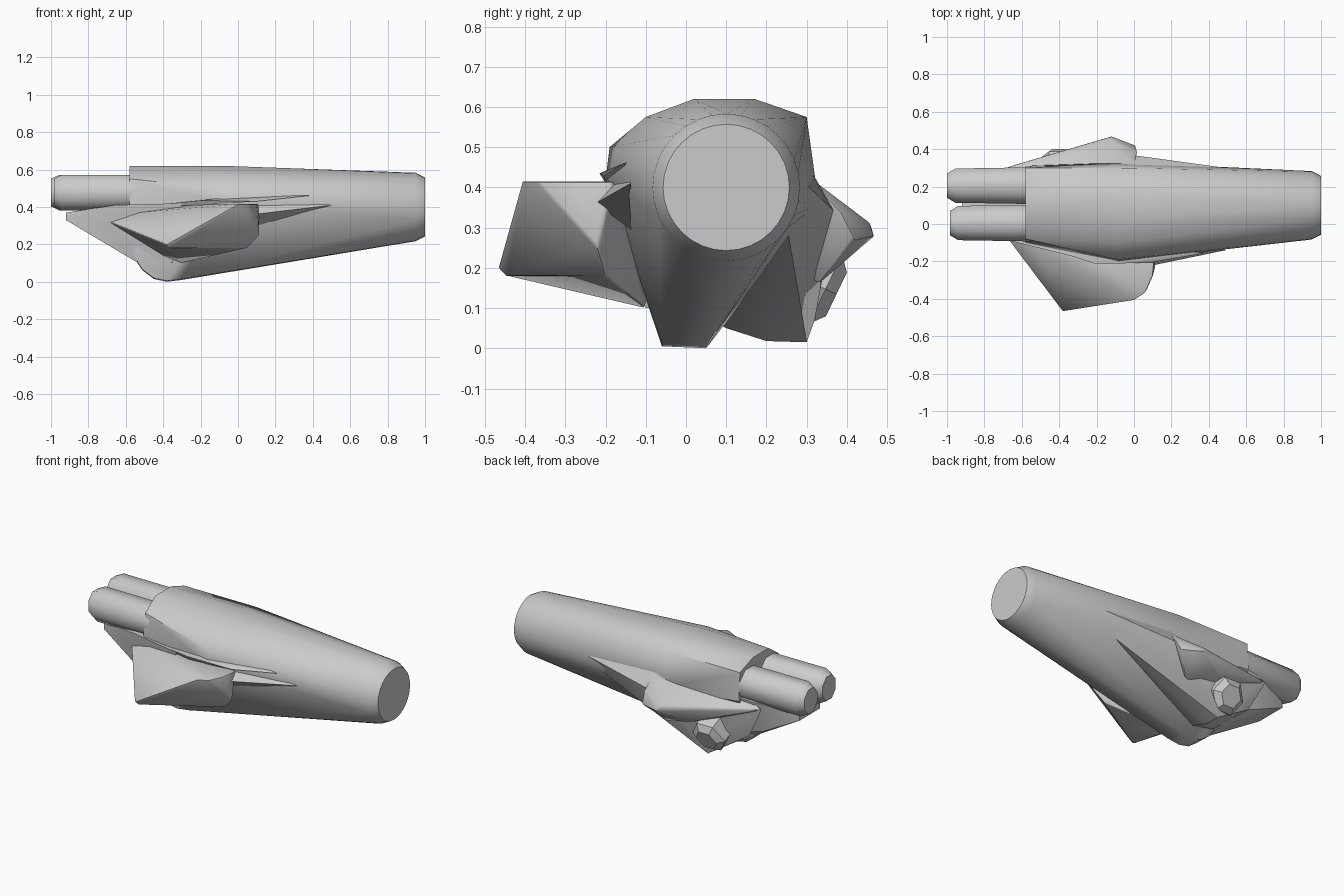
import bpy, bmesh, math
from mathutils import Vector

cube = bpy.data.objects.get("Cube")
if cube:
    bpy.data.objects.remove(cube, do_unlink=True)

grey = bpy.data.materials.new("plain_grey")
grey.use_nodes = True
grey.diffuse_color = (0.6, 0.6, 0.6, 1)
grey.node_tree.nodes["Principled BSDF"].inputs["Base Color"].default_value = (0.6, 0.6, 0.6, 1)


def hull(name, points, bevel=0.0, smooth=25):
    """Convex solid around a few corner points, with optional rounded edges."""
    bm = bmesh.new()
    for p in points:
        bm.verts.new(p)
    res = bmesh.ops.convex_hull(bm, input=bm.verts[:])
    junk = {g for g in res["geom_interior"] + res["geom_unused"] if isinstance(g, bmesh.types.BMVert)}
    bmesh.ops.delete(bm, geom=list(junk), context="VERTS")
    bmesh.ops.dissolve_limit(bm, angle_limit=math.radians(2), verts=bm.verts[:], edges=bm.edges[:])
    bmesh.ops.recalc_face_normals(bm, faces=bm.faces[:])
    mesh = bpy.data.meshes.new(name)
    bm.to_mesh(mesh)
    bm.free()
    mesh.materials.append(grey)
    obj = bpy.data.objects.new(name, mesh)
    bpy.context.collection.objects.link(obj)
    bpy.ops.object.select_all(action="DESELECT")
    obj.select_set(True)
    bpy.context.view_layer.objects.active = obj
    if bevel:
        mod = obj.modifiers.new("rounding", "BEVEL")
        mod.width, mod.segments, mod.angle_limit = bevel, 2, math.radians(35)
        bpy.ops.object.modifier_apply(modifier=mod.name)
    bpy.ops.object.shade_smooth_by_angle(angle=math.radians(smooth))


def ring(x, y, z, ry, rz, n=32, turn=0.0):
    steps = [math.tau * i / n + turn for i in range(n)]
    return [Vector((x, y + ry * math.cos(a), z + rz * math.sin(a))) for a in steps]


def section(x, outline):
    return [Vector((x, y, z)) for y, z in outline]


# Long tapering barrel with a faceted shoulder and a narrow rounded keel
cuff = ring(1, 0.1, 0.4, 0.157, 0.157) + ring(0.95, 0.1, 0.4, 0.183, 0.183)
crown = [(-0.1, 0.575), (0.02, 0.62), (0.17, 0.62), (0.3, 0.575)]
middle = section(-0.08, crown + [(-0.19, 0.5), (-0.2, 0.42), (0.31, 0.47), (0.33, 0.36)])
back_rim = section(-0.58, [(-0.08, 0.55), (0.02, 0.62), (0.17, 0.62), (0.3, 0.575),
                           (-0.1, 0.4), (0.31, 0.4), (-0.06, 0.2), (0.1, 0.2)])
keel = []
for x, z in [(-0.3, 0.01), (-0.38, 0), (-0.45, 0.015), (-0.51, 0.06), (-0.55, 0.12)]:
    keel += section(x, [(-0.06, z + 0.005), (0.05, z)])
hull("main_barrel", cuff + middle + back_rim + keel, smooth=35)

# Pair of eight-sided rods with chamfered tips
for side, y, tip in [("front", 0.005, -0.985), ("back", 0.205, -1.0)]:
    turn = math.pi / 8
    rod = ring(tip, y, 0.477, 0.07, 0.08, 8, turn)
    rod += ring(tip + 0.045, y, 0.477, 0.099, 0.103, 8, turn)
    rod += ring(-0.5, y, 0.477, 0.107, 0.1, 8, turn)
    hull(side + "_rod", rod, smooth=48)

# Sloping tail block below the rods
hull("tail_block", [(-0.92, y, z) for y in (0.0, 0.2) for z in (0.33, 0.37)]
     + [(-0.66, -0.09, 0.41), (-0.66, 0.29, 0.41), (-0.68, -0.07, 0.31), (-0.7, 0.24, 0.22),
        (-0.55, -0.05, 0.11), (-0.55, 0.15, 0.11), (-0.3, -0.18, 0.42), (-0.3, 0.3, 0.42),
        (-0.35, -0.1, 0.1), (-0.35, 0.2, 0.1)], smooth=35)

# Swollen panel along the back side of the barrel
hull("flared_panel", [(0.42, 0.25, 0.31), (0.6, 0.285, 0.42), (-0.02, 0.37, 0.34),
                      (0.0, 0.3, 0.46), (-0.1, 0.31, 0.2), (-0.36, 0.2, 0.018),
                      (-0.36, 0.3, 0.015), (-0.34, 0.32, 0.07), (-0.4, 0.32, 0.2),
                      (-0.62, 0.26, 0.18), (-0.72, 0.29, 0.38), (-0.35, 0.1, 0.05),
                      (-0.5, 0.1, 0.08), (-0.4, 0.0, 0.1), (-0.5, 0.25, 0.45)], smooth=30)

# Broad front fin
hull("front_fin", [(-0.69, -0.06, 0.32), (-0.38, -0.47, 0.2), (-0.37, -0.45, 0.18),
                   (0.0, -0.41, 0.415), (0.06, -0.37, 0.415), (0.1, -0.28, 0.415),
                   (0.11, -0.18, 0.415), (0.115, -0.22, 0.25), (0.05, -0.2, 0.18),
                   (-0.3, -0.1, 0.1), (-0.4, -0.1, 0.14), (-0.3, -0.12, 0.41),
                   (-0.55, -0.1, 0.37)], 0.02, 40)

# Slim spikes trailing from the front fin root
hull("lower_spike", [(0.5, -0.138, 0.41), (0.08, -0.225, 0.36), (0.08, -0.13, 0.29),
                     (0.08, -0.14, 0.45), (-0.2, -0.12, 0.3), (-0.2, -0.15, 0.43)])
hull("upper_spike", [(0.38, -0.155, 0.46), (-0.2, -0.215, 0.435), (-0.2, -0.2, 0.41),
                     (0.1, -0.205, 0.43), (0.1, -0.12, 0.47), (-0.55, -0.1, 0.4)])

# Back fin and the stubby peg below it
hull("back_fin", [(-0.73, 0.29, 0.38), (-0.12, 0.47, 0.28), (-0.14, 0.46, 0.31),
                  (-0.1, 0.38, 0.36), (0.02, 0.385, 0.34), (0.01, 0.42, 0.27),
                  (-0.1, 0.33, 0.16), (-0.3, 0.39, 0.23), (-0.55, 0.26, 0.42),
                  (0.0, 0.3, 0.43), (-0.4, 0.2, 0.2)], 0.01, 35)
peg_axis = Vector((0, 0.9, -0.43))
peg_up = Vector((0, 0.43, 0.9))
peg = []
for out, r in [(-0.15, 0.11), (0.03, 0.11), (0.06, 0.07)]:
    centre = Vector((-0.4, 0.32, 0.16)) + peg_axis * out
    for i in range(6):
        a = math.tau * i / 6
        peg.append(centre + Vector((r * math.cos(a), 0, 0)) + peg_up * (r * math.sin(a)))
hull("peg", peg)
